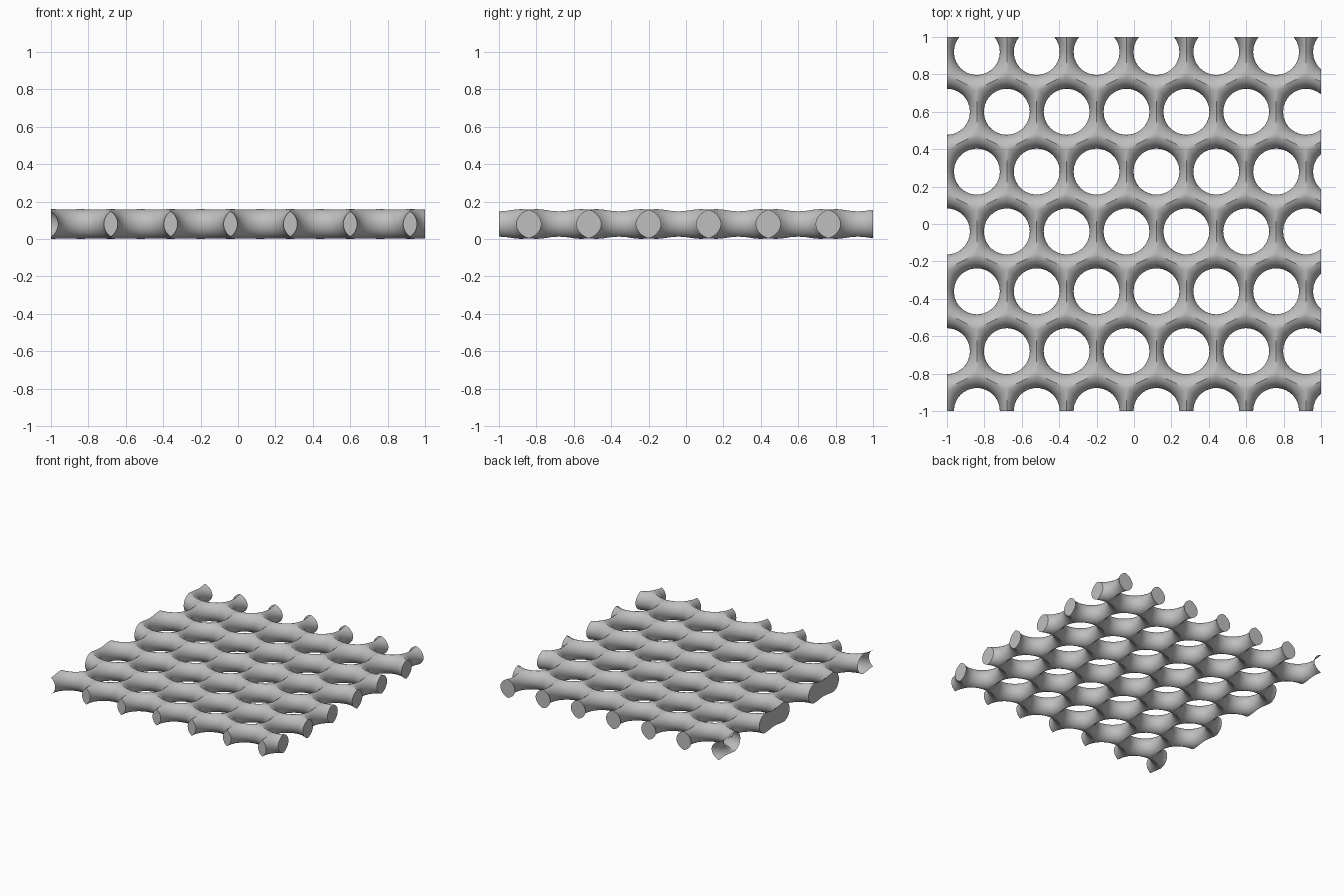
import bpy, bmesh
from math import radians, acos, cos, sin
from mathutils import Vector

if "Cube" in bpy.data.objects:
    bpy.data.objects.remove(bpy.data.objects["Cube"], do_unlink=True)

PITCH = 0.32          # spacing of holes and of rows
TUBE = 0.08           # radius of the rounded rim section
RING = 0.203          # distance from hole centre to rim section centre
EDGE_STEPS = 6        # divisions of each cell side
ARC_STEPS = 16        # divisions of the rim section

mat = bpy.data.materials.new("light grey")
mat.use_nodes = True
grey = (0.52, 0.52, 0.52, 1)
mat.diffuse_color = grey
mat.node_tree.nodes["Principled BSDF"].inputs["Base Color"].default_value = grey

# Outline of one six-sided cell, with every side evenly divided
h = PITCH / 2
corners = [Vector(c) for c in
           ((h, -0.12), (h, 0.12), (0, 0.2), (-h, 0.12), (-h, -0.12), (0, -0.2))]
outline = [corners[i].lerp(corners[(i + 1) % 6], s / EDGE_STEPS)
           for i in range(6) for s in range(EDGE_STEPS)]


def add_cell(bm, cx, cy):
    """Rounded rim of one hole, reaching out to the ridges shared with neighbours."""
    columns = []
    for p in outline:
        d = p.normalized()
        limit = acos((RING - p.length) / TUBE)
        col = []
        for k in range(ARC_STEPS + 1):
            a = limit * (2 * k / ARC_STEPS - 1)
            r = RING - TUBE * cos(a)
            col.append(bm.verts.new((cx + d.x * r, cy + d.y * r, TUBE + TUBE * sin(a))))
        columns.append(col)
    for i, a in enumerate(columns):
        b = columns[(i + 1) % len(columns)]
        for k in range(ARC_STEPS):
            bm.faces.new((a[k], a[k + 1], b[k + 1], b[k]))


# Staggered rows of cells
bm = bmesh.new()
for row in range(7):
    start = -0.84 if row % 2 == 0 else -1.0
    for i in range(7):
        add_cell(bm, start + i * PITCH, 0.92 - row * PITCH)
bmesh.ops.remove_doubles(bm, verts=bm.verts[:], dist=0.0005)

# Trim to a square and close each cut
for axis in (0, 1):
    for side in (-1, 1):
        normal = Vector((0, 0, 0))
        normal[axis] = side
        bmesh.ops.bisect_plane(bm, geom=bm.verts[:] + bm.edges[:] + bm.faces[:],
                               dist=0.0001, plane_co=normal, plane_no=normal,
                               clear_outer=True)
        rim = [e for e in bm.edges if e.is_boundary
               and all(abs(v.co[axis] - side) < 0.001 for v in e.verts)]
        bmesh.ops.holes_fill(bm, edges=rim, sides=0)
bmesh.ops.recalc_face_normals(bm, faces=bm.faces[:])

mesh = bpy.data.meshes.new("perforated_sheet")
bm.to_mesh(mesh)
bm.free()
mesh.materials.append(mat)
sheet = bpy.data.objects.new("perforated_sheet", mesh)
bpy.context.collection.objects.link(sheet)

# Smooth rims with crisp ridges
bpy.ops.object.select_all(action="DESELECT")
sheet.select_set(True)
bpy.context.view_layer.objects.active = sheet
bpy.ops.object.shade_smooth_by_angle(angle=radians(25))
